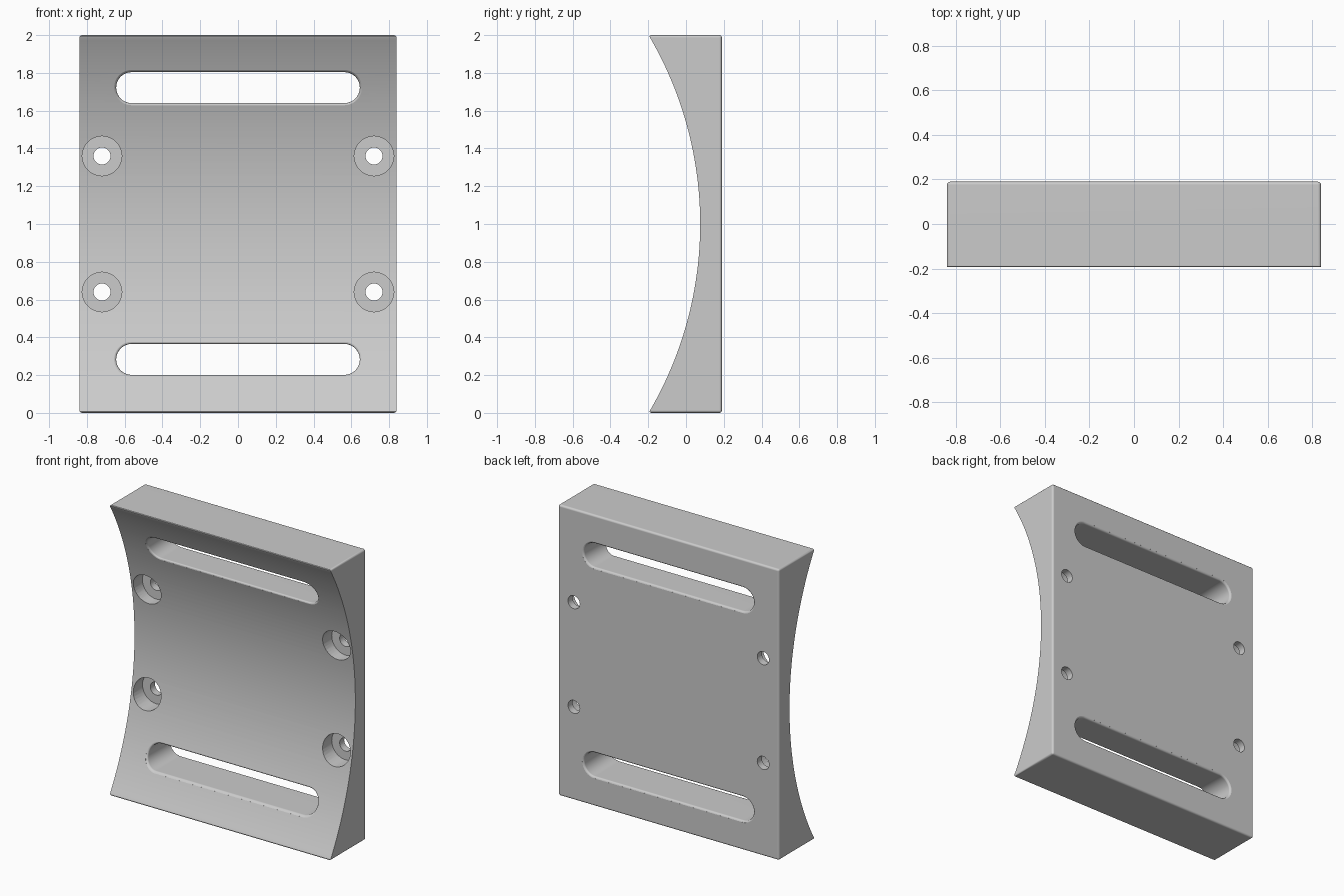
import bpy, bmesh, math

if "Cube" in bpy.data.objects:
    bpy.data.objects.remove(bpy.data.objects["Cube"])

HALF_W, BACK, TIP, MID = 0.84, 0.19, -0.198, 0.075
SAG = MID - TIP
RADIUS = (1 + SAG * SAG) / (2 * SAG)
FILLET = 0.014

grey = bpy.data.materials.new("plain grey")
grey.use_nodes = True
grey.diffuse_color = (0.6, 0.6, 0.6, 1)
grey.node_tree.nodes["Principled BSDF"].inputs["Base Color"].default_value = grey.diffuse_color


def front_y(z):
    """Depth of the hollow front face at height z."""
    return MID - RADIUS + math.sqrt(RADIUS ** 2 - (z - 1) ** 2)


def make_object(name, bm):
    bmesh.ops.recalc_face_normals(bm, faces=bm.faces)
    mesh = bpy.data.meshes.new(name)
    bm.to_mesh(mesh)
    bm.free()
    mesh.materials.append(grey)
    obj = bpy.data.objects.new(name, mesh)
    bpy.context.collection.objects.link(obj)
    return obj


def loft(name, rings):
    """Closed solid through rings with equal point counts."""
    bm = bmesh.new()
    loops = [[bm.verts.new(p) for p in ring] for ring in rings]
    n = len(loops[0])
    for a, b in zip(loops, loops[1:]):
        for i in range(n):
            j = (i + 1) % n
            bm.faces.new((a[i], a[j], b[j], b[i]))
    bmesh.ops.triangulate(bm, faces=bm.faces[:])
    bm.faces.new(loops[0])
    bm.faces.new(loops[-1])
    return make_object(name, bm)


def outline(cx, cz, half, r, steps=16):
    """Stadium outline; a circle when half is zero."""
    pts = []
    for side in (1, -1):
        for i in range(steps + (1 if half else 0)):
            a = math.pi * i / steps - side * math.pi / 2
            pts.append((cx + side * half + r * math.cos(a), cz + r * math.sin(a)))
    return pts


def slot_cutter(cz):
    """Slot with rounded lips following the front hollow and the back."""
    half, r = 0.563, 0.082
    angles = [math.radians(d) for d in (10, 30, 50, 70, 90)]
    rings = [[(x, -0.5, z) for x, z in outline(0, cz, half, r + FILLET)]]
    for a in angles:
        pts = outline(0, cz, half, r + FILLET * (1 - math.sin(a)))
        rings.append([(x, front_y(z) + FILLET * (1 - math.cos(a)), z) for x, z in pts])
    for a in reversed(angles):
        pts = outline(0, cz, half, r + FILLET * (1 - math.sin(a)))
        rings.append([(x, BACK - FILLET * (1 - math.cos(a)), z) for x, z in pts])
    rings.append([(x, 0.5, z) for x, z in outline(0, cz, half, r + FILLET)])
    return loft("slot_cutter", rings)


def bolt_cutter(cx, cz):
    """Counterbored screw hole."""
    rings = []
    for r, y in ((0.105, -0.5), (0.105, 0.14), (0.045, 0.14), (0.045, 0.5)):
        rings.append([(x, y, z) for x, z in outline(cx, cz, 0, r)])
    return loft("bolt_cutter", rings)


# Plate: side profile with a hollow front, extruded across the width
half_angle = math.asin(1 / RADIUS)
profile = [(BACK, 0), (BACK, 2)]
for i in range(65):
    a = half_angle * (1 - i / 32)
    profile.append((MID - RADIUS + RADIUS * math.cos(a), 1 + RADIUS * math.sin(a)))
bm = bmesh.new()
face = bm.faces.new([bm.verts.new((-HALF_W, y, z)) for y, z in profile])
ext = bmesh.ops.extrude_face_region(bm, geom=[face])
bmesh.ops.translate(bm, vec=(2 * HALF_W, 0, 0),
                    verts=[v for v in ext["geom"] if isinstance(v, bmesh.types.BMVert)])
bmesh.ops.recalc_face_normals(bm, faces=bm.faces)


def on_box(edge):
    """True for edges on the back, top or bottom of the block."""
    a, b = (v.co for v in edge.verts)
    flat = lambda p, k, val: abs(p[k] - val) < 1e-4
    return any(flat(a, k, val) and flat(b, k, val) for k, val in ((1, BACK), (2, 0), (2, 2)))


bmesh.ops.bevel(bm, geom=[e for e in bm.edges if on_box(e)], offset=FILLET,
                offset_type='OFFSET', segments=3, profile=0.5, affect='EDGES')
plate = make_object("mounting_plate", bm)

# Cut the two long slots and the four screw holes
cutters = [slot_cutter(z) for z in (0.283, 1.722)]
cutters += [bolt_cutter(x, z) for x in (-0.72, 0.72) for z in (0.64, 1.36)]
bpy.ops.object.select_all(action='DESELECT')
bpy.context.view_layer.objects.active = plate
plate.select_set(True)
for cutter in cutters:
    cutter.hide_render = True
    mod = plate.modifiers.new("cut", 'BOOLEAN')
    mod.operation = 'DIFFERENCE'
    mod.solver = 'EXACT'
    mod.object = cutter
    bpy.ops.object.modifier_apply(modifier=mod.name)
    bpy.data.objects.remove(cutter)

# Smooth curved faces while keeping the flats clean
bpy.ops.object.shade_smooth_by_angle(angle=math.radians(35))
weighted = plate.modifiers.new("clean_normals", 'WEIGHTED_NORMAL')
weighted.keep_sharp = True
